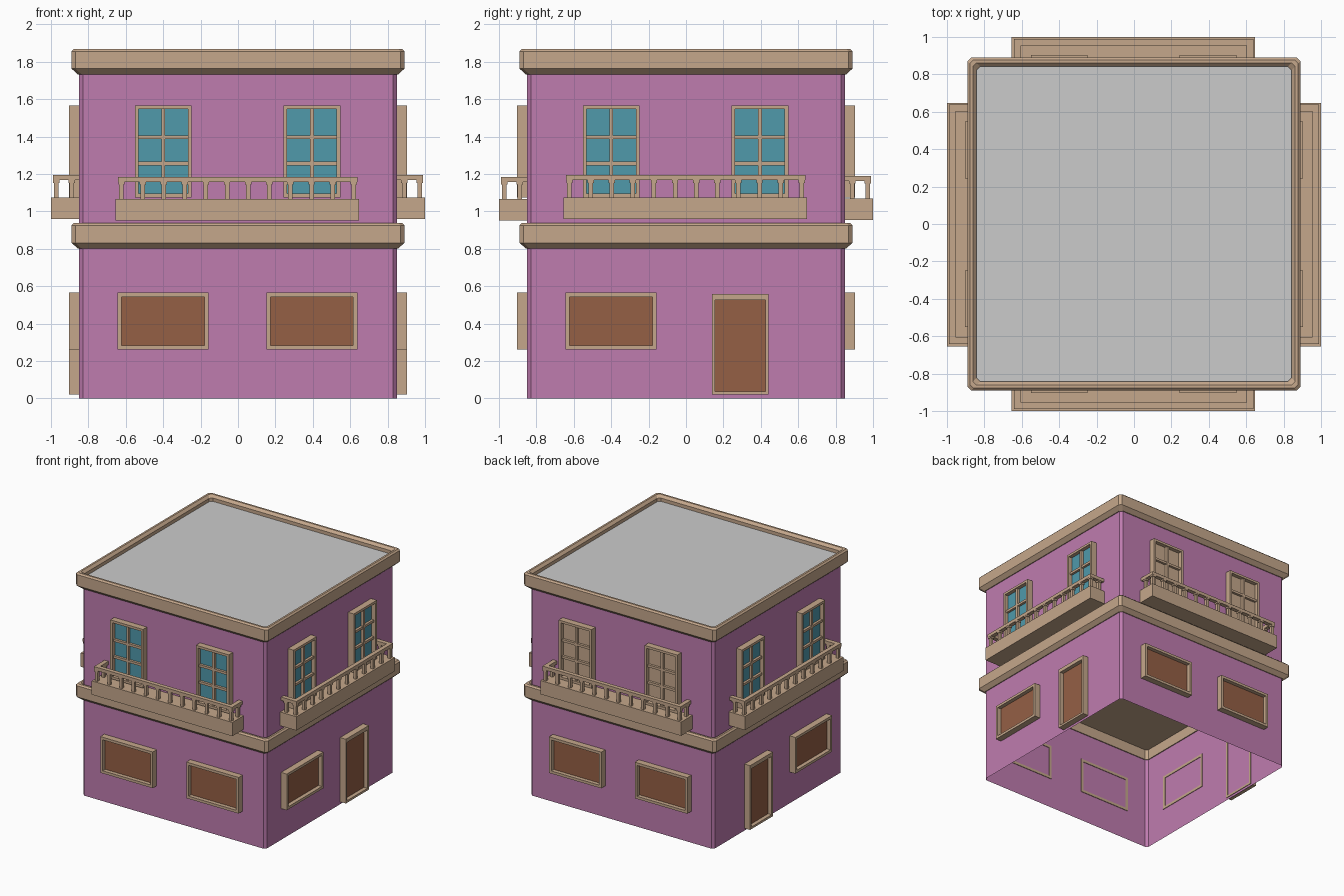
import bpy, bmesh
from mathutils import Matrix

if "Cube" in bpy.data.objects:
    bpy.data.objects.remove(bpy.data.objects["Cube"])


def material(name, rgb):
    m = bpy.data.materials.new(name)
    m.diffuse_color = (*rgb, 1)
    m.use_nodes = True
    m.node_tree.nodes["Principled BSDF"].inputs["Base Color"].default_value = m.diffuse_color
    return m


PINK = material("pink_plaster", (0.52, 0.20, 0.43))
TAN = material("tan_stone", (0.56, 0.39, 0.26))
BROWN = material("brown_wood", (0.30, 0.115, 0.06))
TEAL = material("teal_glass", (0.08, 0.32, 0.41))


def finish(name, bm, mat):
    me = bpy.data.meshes.new(name)
    bm.to_mesh(me)
    bm.free()
    ob = bpy.data.objects.new(name, me)
    bpy.context.collection.objects.link(ob)
    if mat:
        me.materials.append(mat)
    return ob


def ring(bm, h, z, c=0.02):
    """Square of half width h with cut corners."""
    k = h - c
    pts = [(h, -k), (h, k), (k, h), (-k, h), (-h, k), (-h, -k), (-k, -h), (k, -h)]
    return [bm.verts.new((x, y, z)) for x, y in pts]


def loft(name, profile, mat, closed=False):
    bm = bmesh.new()
    rings = [ring(bm, h, z) for h, z in profile]
    pairs = list(zip(rings, rings[1:]))
    if closed:
        pairs.append((rings[-1], rings[0]))
    for a, b in pairs:
        for i in range(8):
            j = (i + 1) % 8
            bm.faces.new((a[i], a[j], b[j], b[i]))
    return finish(name, bm, mat)


def slab(name, h, z, mat):
    bm = bmesh.new()
    bm.faces.new(ring(bm, h, z))
    return finish(name, bm, mat)


# A point on a facade: u along the wall, d outward from the centre
SIDES = {
    "front": lambda u, d: (u, -d),
    "back": lambda u, d: (u, d),
    "right": lambda u, d: (d, u),
    "left": lambda u, d: (-d, u),
}


def boxes(name, side, items, mat):
    """One object from boxes given as (u0, u1, d0, d1, z0, z1)."""
    bm = bmesh.new()
    for u0, u1, d0, d1, z0, z1 in items:
        x, y = SIDES[side]((u0 + u1) / 2, (d0 + d1) / 2)
        sx, sy = SIDES[side](u1 - u0, d1 - d0)
        mat4 = Matrix.Translation((x, y, (z0 + z1) / 2)) @ Matrix.Diagonal(
            (abs(sx), abs(sy), z1 - z0, 1))
        bmesh.ops.create_cube(bm, size=1, matrix=mat4)
    return finish(f"{side}_{name}", bm, mat)


def frame(u0, u1, z0, z1, t, top=None):
    top = top or t
    return [(u0, u0 + t, 0.845, 0.903, z0, z1), (u1 - t, u1, 0.845, 0.903, z0, z1),
            (u0 + t, u1 - t, 0.845, 0.903, z0, z0 + t),
            (u0 + t, u1 - t, 0.845, 0.903, z1 - top, z1)]


def opening(name, side, u0, u1, z0, z1, t, panel_mat, top=None, bars=()):
    boxes(name + "_frame", side, frame(u0, u1, z0, z1, t, top) + list(bars), TAN)
    boxes(name + "_panel", side, [(u0 + t / 2, u1 - t / 2, 0.852, 0.87, z0 + t / 2, z1 - t / 2)],
          panel_mat)


def tall_window(name, side, uc, glass):
    u0, u1, z0, z1 = uc - 0.152, uc + 0.152, 1.075, 1.567
    bars = [(uc - 0.01, uc + 0.01, 0.86, 0.892, z0, z1 - 0.01)]
    bars += [(u0 + 0.01, u1 - 0.01, 0.86, 0.89, z - 0.01, z + 0.01) for z in (1.256, 1.396)]
    opening(name, side, u0, u1, z0, z1, 0.02, glass, bars=bars)


def balcony(side, dz):
    boxes("balcony_base", side, [(-0.655, 0.648, 0.845, 1.0, 0.96 + dz, 1.075 + dz)], TAN)
    # handrail across the front with a return at each end
    rz = (1.167 + dz, 1.195 + dz)
    boxes("balcony_rail", side, [(-0.642, 0.638, 0.955, 0.99, *rz),
                                 (-0.642, -0.605, 0.85, 0.955, *rz),
                                 (0.601, 0.638, 0.85, 0.955, *rz)], TAN)
    # balusters with small caps
    spots = [(-0.623 + i * 1.242 / 11, 0.972) for i in range(12)]
    spots += [(-0.623, 0.888), (0.619, 0.888)]
    parts = []
    for u, d in spots:
        for r, a, b in ((0.012, 1.07, 1.155), (0.017, 1.153, 1.17)):
            parts.append((u - r, u + r, d - r, d + r, a + dz, b + dz))
    boxes("balcony_balusters", side, parts, TAN)


# Walls of both storeys, open underneath
loft("lower_walls", [(0.85, 0.0), (0.85, 0.81)], PINK)
loft("upper_walls", [(0.85, 0.89), (0.85, 1.745)], PINK)

# Cornices: moulded rings around each storey
PROFILE = [(0.842, 0.0), (0.857, 0.0), (0.89, 0.03), (0.89, 0.123), (0.878, 0.135),
           (0.862, 0.135), (0.842, 0.115)]
for name, z in (("lower_cornice", 0.802), ("roof_cornice", 1.733)):
    loft(name, [(h, z + dz) for h, dz in PROFILE], TAN, closed=True)
slab("middle_floor", 0.85, 0.89, TAN)
slab("roof", 0.85, 1.82, None)

# Openings and balconies on all four sides
for side, dz in (("front", -0.01), ("back", -0.005), ("right", 0), ("left", 0)):
    glass = TAN if side == "back" else TEAL
    tall_window("left_tall_window", side, -0.40, glass)
    tall_window("right_tall_window", side, 0.395, glass)
    opening("wide_window", side, -0.644, -0.158, 0.262, 0.565, 0.022, BROWN)
    if side in ("front", "back"):
        opening("second_wide_window", side, 0.153, 0.638, 0.262, 0.565, 0.022, BROWN)
    else:
        opening("door", side, 0.138, 0.442, 0.02, 0.558, 0.018, BROWN, top=0.032)
    balcony(side, dz)
